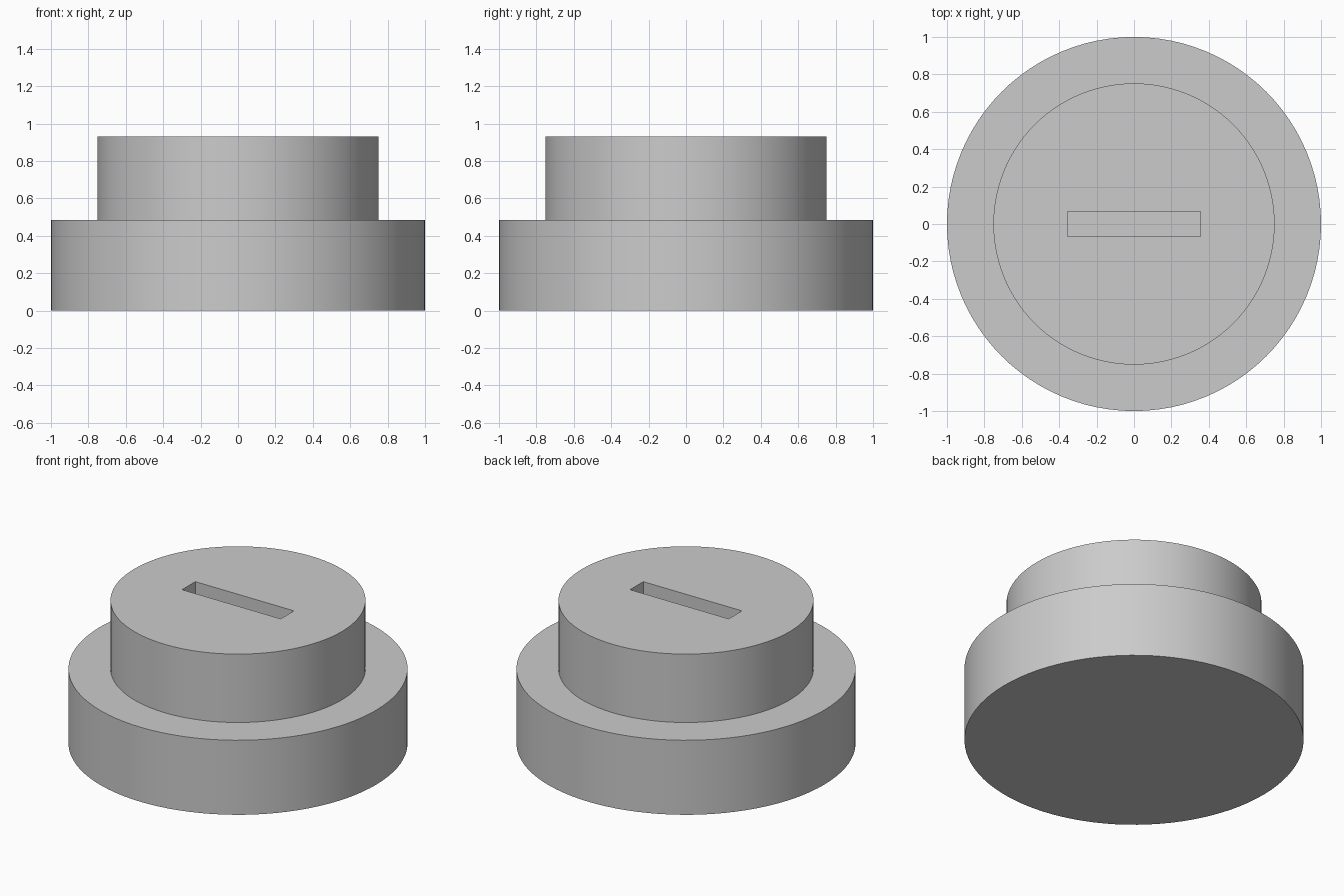
import bpy

cube = bpy.data.objects.get("Cube")
if cube:
    bpy.data.objects.remove(cube, do_unlink=True)

# Single grey material
grey = bpy.data.materials.new("plain grey")
grey.use_nodes = True
colour = (0.6, 0.6, 0.6, 1)
grey.diffuse_color = colour
grey.node_tree.nodes["Principled BSDF"].inputs["Base Color"].default_value = colour

BASE_TOP, TOP = 0.485, 0.93
SIDES = 96


def disc(name, radius, low, high):
    bpy.ops.mesh.primitive_cylinder_add(
        vertices=SIDES, radius=radius, depth=high - low,
        location=(0, 0, (low + high) / 2))
    obj = bpy.context.object
    obj.name = name
    obj.data.materials.append(grey)
    return obj


# Wide base and narrower upper drum
base = disc("base", 1.0, 0, BASE_TOP)
drum = disc("upper_drum", 0.752, BASE_TOP, TOP)

# Slot cut down through the drum, floored by the base
bpy.ops.mesh.primitive_cube_add(size=1, location=(0, 0, TOP))
cutter = bpy.context.object
cutter.name = "slot_cutter"
cutter.scale = (0.71, 0.136, 1.2)
cutter.data.materials.append(grey)
cutter.hide_render = True
cutter.display_type = "WIRE"
slot = drum.modifiers.new("slot", "BOOLEAN")
slot.operation = "DIFFERENCE"
slot.solver = "EXACT"
slot.object = cutter

# Apply the cut and drop the cutter
bpy.ops.object.select_all(action="DESELECT")
drum.select_set(True)
bpy.context.view_layer.objects.active = drum
bpy.ops.object.modifier_apply(modifier=slot.name)
bpy.data.objects.remove(cutter, do_unlink=True)

# Smooth walls with crisp rims
base.select_set(True)
bpy.ops.object.shade_smooth_by_angle(angle=0.5)
